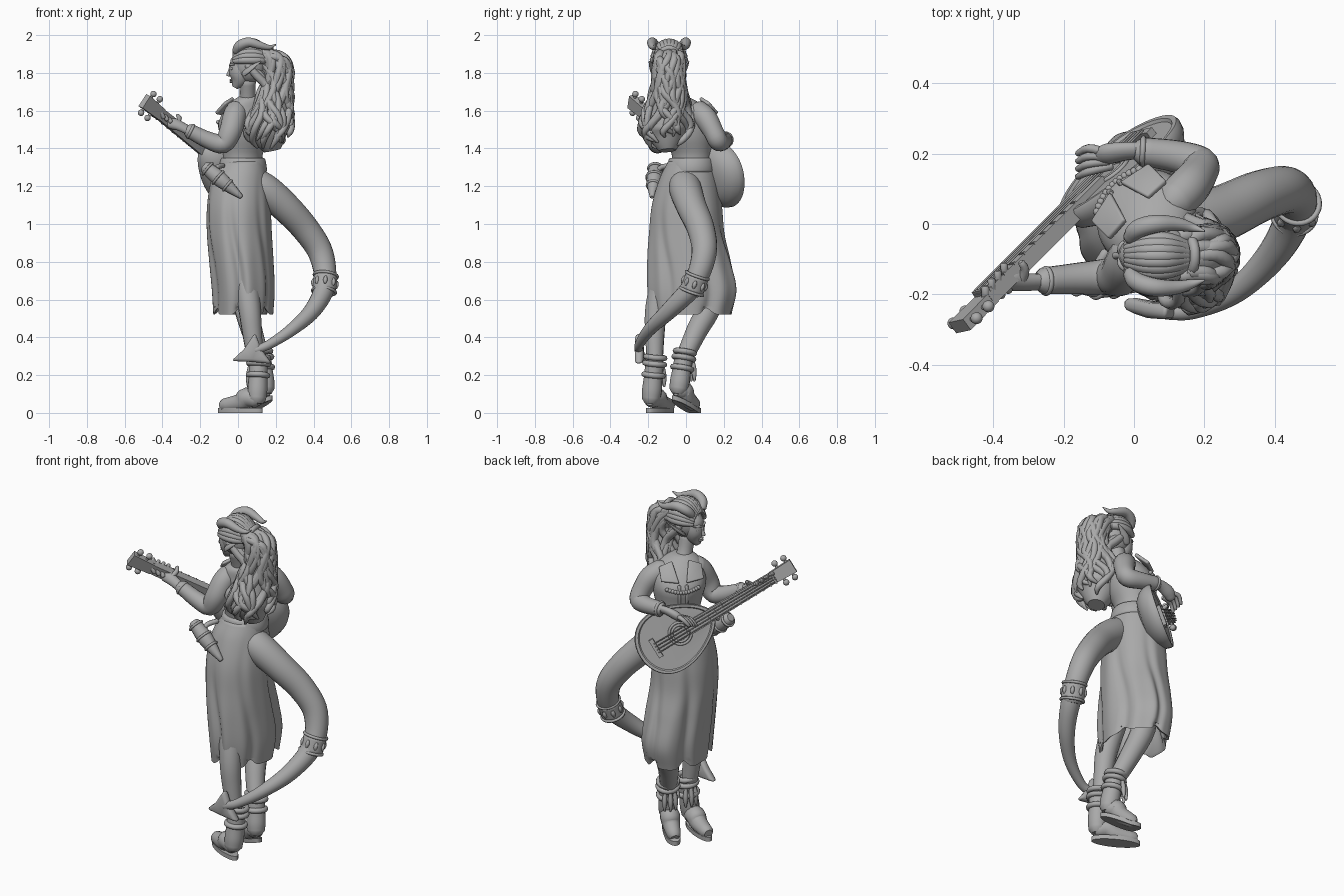
import bpy, bmesh, math, random
from mathutils import Vector, Matrix

random.seed(4)
cube = bpy.data.objects.get("Cube")
if cube:
    bpy.data.objects.remove(cube)

stone = bpy.data.materials.new("plain_grey")
stone.use_nodes = True
GREY = (0.4, 0.4, 0.4, 1)
stone.diffuse_color = GREY
stone.node_tree.nodes["Principled BSDF"].inputs["Base Color"].default_value = GREY

RIGHT = Vector((1, 1, 0)).normalized()    # wearer's right
FWD = Vector((-1, 1, 0)).normalized()     # wearer's chest direction
CHEST = Vector((0.04, 0.01, 0))
UP = Vector((0, 0, 1))


def body(r, f, z):
    return CHEST + RIGHT * r + FWD * f + UP * z


def finish(name, bm, angle=50):
    bmesh.ops.recalc_face_normals(bm, faces=bm.faces)
    mesh = bpy.data.meshes.new(name)
    bm.to_mesh(mesh)
    bm.free()
    mesh.materials.append(stone)
    obj = bpy.data.objects.new(name, mesh)
    bpy.context.collection.objects.link(obj)
    bpy.ops.object.select_all(action="DESELECT")
    obj.select_set(True)
    bpy.context.view_layer.objects.active = obj
    bpy.ops.object.shade_smooth_by_angle(angle=math.radians(angle))
    return obj


def skin(name, rings, angle=50, closed=False):
    """Join rings of points, capping the ends or closing the loop."""
    bm = bmesh.new()
    rows = [[bm.verts.new(p) for p in ring] for ring in rings]
    n = len(rows[0])
    for low, high in zip(rows, rows[1:] + rows[:1] if closed else rows[1:]):
        for i in range(n):
            j = (i + 1) % n
            bm.faces.new((low[i], low[j], high[j], high[i]))
    if not closed:
        bm.faces.new(rows[0])
        bm.faces.new(rows[-1])
    return finish(name, bm, angle)


def smooth_path(pts, sub):
    """Catmull-Rom through points of any dimension."""
    pts = [Vector(p) for p in pts]
    ext = [pts[0] * 2 - pts[1]] + pts + [pts[-1] * 2 - pts[-2]]
    out = []
    for a, b, c, d in zip(ext, ext[1:], ext[2:], ext[3:]):
        for k in range(sub):
            t = k / sub
            out.append((b * 2 + (c - a) * t + (a * 2 - b * 5 + c * 4 - d) * t * t
                        + (b * 3 - a - c * 3 + d) * t ** 3) / 2)
    return out + [pts[-1]]


def tube(name, pts, seg=14, sub=4, flat=1.0):
    """Round-ended limb through (x, y, z, radius) points."""
    path = smooth_path(pts, sub)
    cs, rs = [p.to_3d() for p in path], [max(p[3], 0.002) for p in path]
    tan = [(cs[min(i + 1, len(cs) - 1)] - cs[max(i - 1, 0)]).normalized() for i in range(len(cs))]
    cs = [cs[0] - tan[0] * rs[0] * .45] + cs + [cs[-1] + tan[-1] * rs[-1] * .45]
    rs = [rs[0] * .65] + rs + [rs[-1] * .65]
    tan = [tan[0]] + tan + [tan[-1]]
    u, rings = tan[0].orthogonal(), []
    for c, r, t in zip(cs, rs, tan):
        u = (u - t * u.dot(t)).normalized()
        v = t.cross(u)
        rings.append([c + u * r * math.cos(a) + v * r * flat * math.sin(a)
                      for a in (math.tau * k / seg for k in range(seg))])
    return skin(name, rings)


def loft(name, rows, turn=0, seg=40, sub=4):
    """Stack of ellipses from (x, y, z, half_a, half_b)."""
    rot = Matrix.Rotation(turn, 3, "Z")
    return skin(name, [[Vector((x, y, z)) + rot @ Vector((a * math.cos(t), b * math.sin(t), 0))
                        for t in (math.tau * k / seg for k in range(seg))]
                       for x, y, z, a, b in smooth_path(rows, sub)])


def ball(name, loc, size):
    bm = bmesh.new()
    m = Matrix.Translation(loc) @ Matrix.Diagonal((*size, 1))
    bmesh.ops.create_uvsphere(bm, u_segments=20, v_segments=12, radius=1, matrix=m)
    return finish(name, bm)


def hoop(name, center, axis, radius, thick):
    """Torus around an axis."""
    q = Vector(axis).to_track_quat("Z", "Y")
    rings = []
    for a in (math.tau * k / 28 for k in range(28)):
        out = q @ Vector((math.cos(a), math.sin(a), 0))
        rings.append([Vector(center) + out * (radius + thick * math.cos(b)) + q @ UP * thick * math.sin(b)
                      for b in (math.tau * j / 8 for j in range(8))])
    return skin(name, rings, closed=True)


def plate(name, pts, thick, bevel=0.006):
    bm = bmesh.new()
    bm.faces.new([bm.verts.new(p) for p in pts])
    obj = finish(name, bm)
    s = obj.modifiers.new("thickness", "SOLIDIFY")
    s.thickness, s.offset = thick, 0
    b = obj.modifiers.new("soft_edge", "BEVEL")
    b.width, b.segments = bevel, 2
    return obj


# Long paneled skirt with a hollow hem
skirt = [(.025, .025, 1.33, .115, .12), (.008, .015, 1.24, .148, .155), (.003, .005, 1.1, .168, .185),
         (.005, .005, .95, .172, .2), (.015, .02, .8, .17, .225), (.025, .035, .65, .166, .24),
         (.025, .03, .52, .158, .218)]
rows = smooth_path(skirt, 6)
rows += [Vector((.025, .03, z, .158 * k, .218 * k)) for z, k in ((.53, .92), (.62, .84), (.75, .7))]
rings = []
for x, y, z, a, b in rows:
    drop, ring = max(0, min(1, (1.3 - z) / .5)), []
    for k in range(108):
        t = math.tau * k / 108
        groove = abs(math.cos(3 * (t + .12 * math.sin(z * 7)) + 2.1)) ** 10
        g = 1 - .1 * drop * groove + .02 * drop * math.cos(9 * t)
        hem = .035 * groove if z < .56 else 0
        ring.append((x + a * g * math.cos(t), y + b * g * math.sin(t), z + hem))
    rings.append(ring)
skin("skirt", rings, 70)

# Jacket, belt and neck
D45 = math.radians(45)
loft("jacket", [(.025, .03, 1.28, .11, .105), (.025, .03, 1.36, .108, .1), (.035, .02, 1.45, .13, .122),
                (.035, .015, 1.53, .145, .135), (.05, .0, 1.6, .135, .11), (.055, -.03, 1.65, .095, .078),
                (.055, -.045, 1.675, .05, .05)], D45)
loft("belt", [(.025, .028, 1.275, .122, .122), (.025, .028, 1.285, .13, .128), (.025, .028, 1.34, .122, .118),
              (.025, .028, 1.35, .112, .108)], D45, sub=2)
tube("neck", [(.05, -.045, 1.63, .048), (.05, -.065, 1.69, .042), (.05, -.085, 1.76, .045)])
for s, side in ((1, "right"), (-1, "left")):
    plate(side + "_lapel", [body(s * .02, .13, 1.575), body(s * .045, .045, 1.67),
                            body(s * .115, .04, 1.64), body(s * .115, .11, 1.585)], .018)
    tube(side + "_placket", [(*body(s * .02, f, z), .009) for f, z in
                             ((.13, 1.56), (.138, 1.5), (.12, 1.42), (.11, 1.36))], 8)
for k in range(13):
    r = (k - 6) / 6 * .085
    ball("chest_chain_bead", body(r, .142 - 3 * r * r, 1.54 - .015 * math.cos(r * 18)), (.011, .011, .011))

# Legs
tube("left_leg", [(.03, -.1, .78, .07), (.06, -.155, .56, .06), (.075, -.165, .42, .052), (.095, -.165, .26, .042)])
tube("right_leg", [(.02, .11, .78, .075), (.04, .125, .58, .066), (.075, .055, .43, .056), (.125, -.015, .28, .045)])

# Boots: flat left foot, right foot resting on its toes
for side, ankle, heel, toe, lift in (("left", (.11, -.165, .27), (.1, -.185), (-.075, -.09), 0),
                                     ("right", (.125, -.01, .3), (.145, -.04), (.045, .045), .05)):
    a, h, t = Vector(ankle), Vector((*heel, .07 + lift)), Vector((*toe, .04))
    d = Vector((t.x - h.x, t.y - h.y, 0)).normalized()
    mid = h.lerp(t, .5)
    tube(side + "_boot_shaft", [(*a, .05), (*a.lerp(h, .4), .05), (*a.lerp(h, .75), .053), (*h, .048)])
    tube(side + "_boot_foot", [(*h, .044), (*(h.lerp(t, .3) + UP * .02), .054), (*mid, .048), (*t, .036)])
    skin(side + "_boot_sole", [[Vector((p.x, p.y, z + lift * max(0, 1 - (p - h).dot(d) / .12)))
                                for p in (mid + d * (.5 * (t - h).length + .032) * math.cos(q)
                                          + d.cross(UP) * .042 * math.sin(q)
                                          for q in (math.tau * k / 32 for k in range(32)))] for z in (0, .025)])
    for f, r in ((-.12, .05), (.05, .052), (.35, .05)):
        hoop(side + "_boot_cuff", a.lerp(h, f), a - h, r, .015)
    for k in (-1, 0, 1):
        o = d * (.05 - .01 * abs(k)) + d.cross(UP) * .026 * k
        tube(side + "_boot_tassel", [(*(a + o - UP * .02), .009), (*(a + o * 1.15 - UP * .08), .014),
                                     (*(a + o * 1.2 - UP * .13), .006)], 8)

# Arms and hands
tube("right_sleeve", [(.11, .06, 1.6, .058), (.155, .105, 1.56, .06), (.185, .145, 1.49, .053), (.185, .17, 1.44, .052),
                      (.12, .192, 1.435, .046), (.02, .207, 1.445, .04)], 18)
tube("right_hand", [(.03, .208, 1.445, .028), (-.02, .207, 1.445, .03), (-.07, .2, 1.43, .034), (-.1, .19, 1.41, .026)], flat=.7)
tube("left_sleeve", [(-.005, -.07, 1.605, .058), (-.02, -.11, 1.565, .062), (-.04, -.145, 1.49, .06), (-.08, -.15, 1.425, .052),
                     (-.16, -.155, 1.445, .045), (-.26, -.162, 1.495, .038)], 18)
tube("left_hand", [(-.26, -.165, 1.495, .027), (-.31, -.165, 1.52, .03), (-.35, -.16, 1.535, .036), (-.37, -.165, 1.55, .028)], flat=.75)
hoop("right_sleeve_cuff", (.025, .207, 1.445), (1, -.05, 0), .037, .008)
hoop("left_sleeve_cuff", (-.25, -.162, 1.49), (1, 0, -.5), .035, .008)
for k in range(4):
    o = k * .022
    tube("right_finger", [(-.085 + o * .3, .205 - o * .6, 1.43 - o * .3, .013), (-.13, .215 - o, 1.425 - o * .3, .012),
                          (-.16, .2 - o, 1.39 - o * .3, .009)], 8, 3)
    tube("left_finger", [(-.335 - o * .9, -.175 - o * .6, 1.53 + o * .5, .012), (-.365 - o * .8, -.15 - o, 1.56 + o * .7, .013),
                         (-.37 - o * .8, -.115 - o, 1.575 + o * .7, .011)], 8, 3)
tube("left_thumb", [(-.32, -.165, 1.535, .014), (-.31, -.13, 1.56, .013), (-.32, -.11, 1.575, .01)], 8, 3)

# Head and face, turned toward -x
HY = -.09
ball("skull", (.06, HY, 1.845), (.092, .078, .1))
tube("face", [(.012, HY, 1.87, .05), (.01, HY, 1.81, .056), (.005, HY, 1.765, .046), (-.012, HY, 1.73, .022)], 18, flat=1.05)
tube("nose", [(-.038, HY, 1.83, .008), (-.045, HY, 1.805, .01), (-.052, HY, 1.787, .011)], 10)
for z in (1.762, 1.752):
    ball("lip", (-.036, HY, z), (.009, .018, .006))
for s, side in ((-1, "right_side"), (1, "left_side")):
    ball(side + "_eye", (-.03, HY + s * .026, 1.822), (.01, .014, .008))
    tube(side + "_brow", [(-.042, HY + s * .01, 1.838, .006), (-.038, HY + s * .028, 1.845, .007), (-.02, HY + s * .048, 1.842, .004)], 8)
    tube(side + "_ear", [(.03, HY + s * .068, 1.795, .018), (.06, HY + s * .085, 1.82, .02), (.12, HY + s * .105, 1.86, .004)], 10, flat=.5)
    tube(side + "_horn", [(-.01, HY + s * .05, 1.915, .022), (.01, HY + s * .075, 1.945, .027), (.06, HY + s * .09, 1.962, .026),
                          (.12, HY + s * .09, 1.945, .02), (.165, HY + s * .08, 1.935, .013), (.2, HY + s * .07, 1.95, .003)])

# Swept hair over the skull and nape
for k in range(15):
    a = (k - 7) / 7 * 1.45
    y, z = math.sin(a), math.cos(a)
    tube("swept_lock", [(-.02, HY + y * .055, 1.855 + z * .055, .013), (.03, HY + y * .078, 1.855 + z * .1, .02),
                        (.09, HY + y * .08, 1.855 + z * .105, .021), (.14, HY + y * .055, 1.86 + z * .06, .02),
                        (.18, HY + y * .02, 1.87 + z * .02, .015)], 8)
for k in range(9):
    y = (k - 4) / 4
    tube("nape_lock", [(.05 + .03 * (1 - y * y), HY + y * .07, 1.84, .018), (.1 + .04 * (1 - y * y), HY + y * .062, 1.785, .022),
                       (.15, HY + y * .055, 1.73, .022), (.17, HY + y * .08, 1.65, .018)], 8)

# Ponytail core and wavy locks
core = [(.13, -.09, 1.89, .045), (.2, -.09, 1.85, .06), (.21, -.09, 1.74, .065), (.185, -.095, 1.62, .09),
        (.16, -.105, 1.51, .115), (.175, -.1, 1.42, .07)]
tube("ponytail", core, 20)
for k in range(38):
    a, wave = k * 2.4, random.uniform(0, 6)
    lock = []
    for i, p in enumerate(smooth_path(core, 2)):
        b = a + .5 * math.sin(wave + i * .9)
        r = p[3] * random.uniform(.88, 1.06) + .004
        lock.append((p[0] + r * math.cos(b), p[1] + r * 1.12 * math.sin(b), p[2] + .02 * math.sin(wave + i),
                     .022 - .0005 * i))
    lock = lock[:random.randint(9, 11)]
    lock[-1] = (*lock[-1][:3], .006)
    tube("wavy_lock", lock, 8, 3)
hoop("hair_tie", (.155, -.09, 1.885), (1, 0, -.4), .05, .015)

# Tail with ornate band and spade tip
tube("tail", [(.03, -.03, 1.25, .06), (.08, -.01, 1.22, .08), (.15, 0, 1.175, .086), (.25, .03, 1.09, .08), (.36, .08, .97, .073),
              (.44, .095, .84, .066), (.46, .04, .68, .056), (.4, -.08, .55, .046), (.29, -.19, .445, .034),
              (.17, -.245, .365, .025), (.09, -.25, .33, .022)], 20, 6)
band, along = Vector((.46, .045, .685)), Vector((.1, .32, .9)).normalized()
tube("tail_band", [(*(band + along * h), .063) for h in (-.035, 0, .035)], 24)
for h in (-.045, .045):
    hoop("tail_band_rim", band + along * h, along, .062, .008)
for k in range(8):
    out = along.orthogonal().normalized()
    out.rotate(Matrix.Rotation(k * math.tau / 8, 3, along))
    p = band + out * .062
    tube("tail_band_gem", [(*(p - along * .018), .007), (*p, .012), (*(p + along * .018), .007)], 8, 2)
plate("tail_spade", [(-.035, -.225, .275), (.03, -.24, .335), (.09, -.25, .425), (.115, -.25, .36),
                     (.14, -.25, .315), (.18, -.25, .26), (.08, -.245, .27)], .045, .016)

# Horn case hanging at the hip
case = [Vector((-.17, -.16, 1.3)), Vector((.015, -.18, 1.145))]
tube("hip_case", [(*case[0], .034), (*case[0].lerp(case[1], .35), .042), (*case[0].lerp(case[1], .6), .035), (*case[1], .013)])
for t, r in ((.05, .038), (.35, .042), (.62, .034)):
    hoop("hip_case_ring", case[0].lerp(case[1], t), case[1] - case[0], r, .007)
tube("hip_strap", [(-.08, -.08, 1.31, .014), (-.11, -.13, 1.3, .014), (-.12, -.16, 1.27, .012)], 8)

# Lute: u runs to the headstock, v across, w out of the soundboard
U = Vector((-.614, -.614, .495)).normalized()
V = U.cross(Vector((-.66, .66, .34))).normalized()
W = V.cross(U)
HUB = Vector((-.047, .165, 1.288))


def lute(u, v, w):
    return HUB + U * u + V * v + W * w


def outline(k, w, n=48):
    return [lute(k * (.225 * math.cos(t) + .008), k * .17 * math.sin(t) * (1 - .28 * math.cos(t)), w)
            for t in (math.tau * i / n for i in range(n))]


def bar(name, u0, u1, half, w0, w1, half_end):
    skin(name, [[lute(u, s * h, w) for s, w in ((-1, w0), (1, w0), (1, w1), (-1, w1))]
                for u, h in ((u0, half), (u1, half_end))], 30)


skin("lute_bowl", [outline(k, w) for k, w in ((.9, .004), (.93, .012), (1, .012), (1.02, 0), (1, -.025), (.9, -.06), (.68, -.09), (.35, -.105))])
for r in (.045, .06):
    hoop("lute_rosette", lute(.03, 0, .006), W, r, .007)
bar("lute_neck", .08, .62, .036, -.024, .022, .03)
bar("lute_bridge", -.135, -.11, .055, 0, .026, .055)
bar("lute_headstock", .6, .735, .032, -.025, .014, .038)
bar("lute_nut", .605, .617, .034, -.01, .03, .034)
for k in range(9):
    u = .2 + k * .047
    bar("lute_fret", u, u + .006, .034, .018, .026, .034)
for k in range(4):
    v = (k - 1.5) * .014
    tube("lute_string", [(*lute(-.12, v * 1.3, .03), .003), (*lute(.61, v, .032), .003)], 6, 1)
for u in (.655, .71):
    for s in (-1, 1):
        tube("lute_peg", [(*lute(u, s * .025, -.005), .008), (*lute(u, s * .052, -.005), .008)], 8, 2)
        ball("lute_peg_knob", lute(u, s * .06, -.005), (.017, .017, .017))
